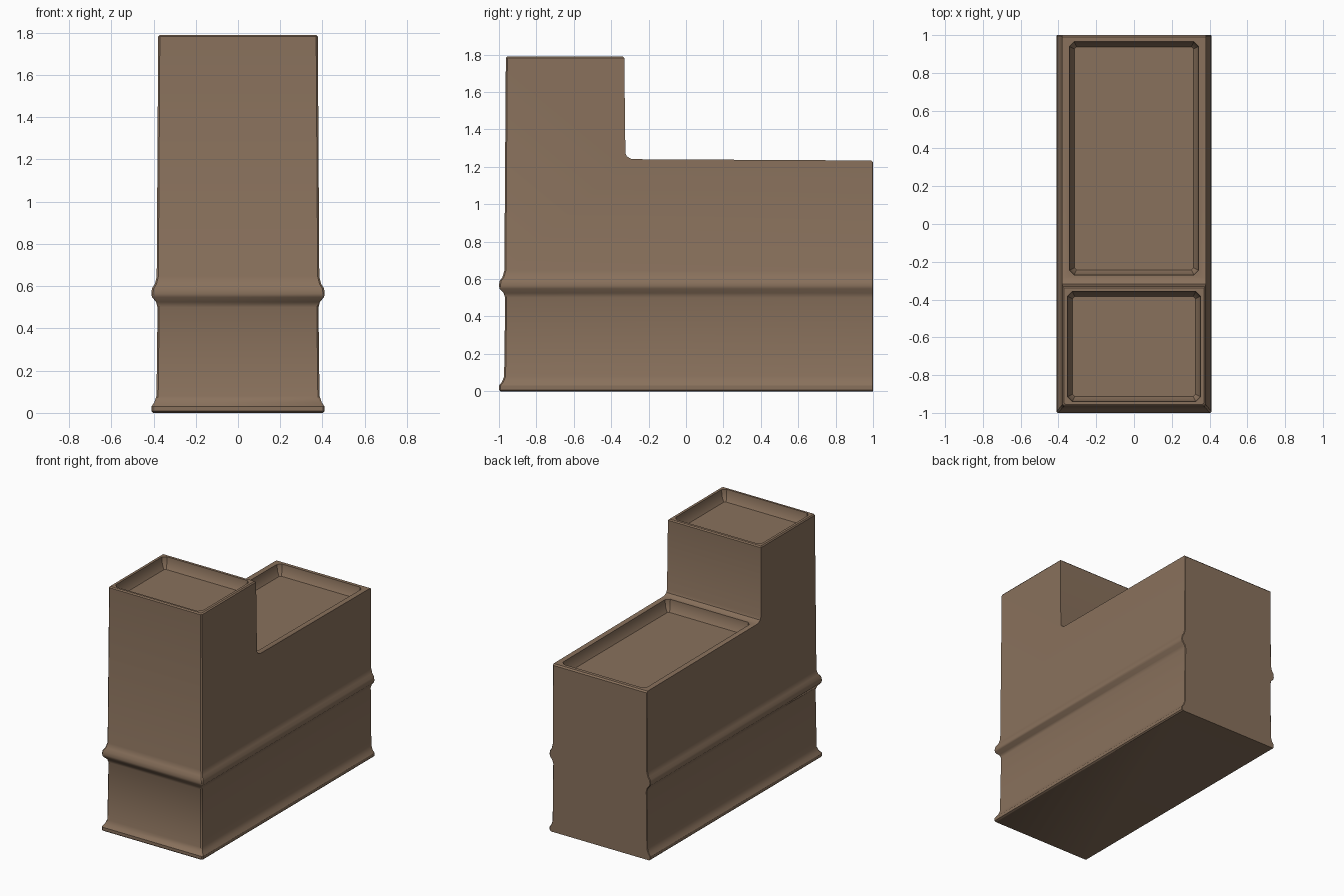
import bpy, bmesh

if "Cube" in bpy.data.objects:
    bpy.data.objects.remove(bpy.data.objects["Cube"])

wood = bpy.data.materials.new("brown_wood")
wood.diffuse_color = (0.25, 0.165, 0.107, 1)
wood.use_nodes = True
wood.node_tree.nodes["Principled BSDF"].inputs["Base Color"].default_value = wood.diffuse_color


def ring(x, y0, y1, z, front, back):
    """Rectangle at height z with chamfered front and back corners."""
    f, b = front, back
    return [(-x + f, y0, z), (x - f, y0, z), (x, y0 + f, z), (x, y1 - b, z),
            (x - b, y1, z), (-x + b, y1, z), (-x, y1 - b, z), (-x, y0 + f, z)]


def loft(name, rings):
    """Skin a stack of equal-length rings and cap both ends."""
    bm = bmesh.new()
    loops = [[bm.verts.new(p) for p in r] for r in rings]
    n = len(loops[0])
    for a, b in zip(loops, loops[1:]):
        for i in range(n):
            j = (i + 1) % n
            bm.faces.new((a[i], a[j], b[j], b[i]))
    bm.faces.new(loops[0][::-1])
    bm.faces.new(loops[-1])
    bmesh.ops.recalc_face_normals(bm, faces=bm.faces)
    mesh = bpy.data.meshes.new(name)
    bm.to_mesh(mesh)
    bm.free()
    obj = bpy.data.objects.new(name, mesh)
    bpy.context.collection.objects.link(obj)
    mesh.materials.append(wood)
    return obj


def cut(target, cutter):
    """Subtract the cutter and remove it."""
    bpy.context.view_layer.objects.active = target
    mod = target.modifiers.new("cut", 'BOOLEAN')
    mod.operation, mod.solver, mod.object = 'DIFFERENCE', 'EXACT', cutter
    cutter.hide_render = True
    bpy.ops.object.modifier_apply(modifier=mod.name)
    bpy.data.objects.remove(cutter)


# Body: moulded profile (half width, height) on front and sides, flat back
profile = [(0.402, 0), (0.41, 0.008), (0.41, 0.03), (0.396, 0.05), (0.386, 0.08),
           (0.381, 0.50), (0.388, 0.525), (0.407, 0.548), (0.411, 0.565),
           (0.407, 0.59), (0.394, 0.61), (0.385, 0.645), (0.378, 1.782), (0.371, 1.79)]
body = loft("plinth_body",
            [ring(w, -1 + max(0, 0.41 - w) * 1.15, 1, z, 0.008, 0.004) for w, z in profile])

# Step: everything behind the tall front block is cut down
step = [(-0.338, 1.9), (-0.338, 1.79), (-0.33, 1.782), (-0.324, 1.275), (-0.317, 1.256),
        (-0.29, 1.241), (0.99, 1.234), (1.0, 1.224), (1.1, 1.124), (1.1, 1.9)]
cut(body, loft("step_cutter", [[(x, y, z) for y, z in step] for x in (-0.6, 0.6)]))

# Sunken trays in both tops: steep wall, then a slope to the floor
for name, x, y0, y1, top in (("low_tray", 0.342, -0.27, 0.965, 1.238),
                             ("high_tray", 0.352, -0.94, -0.357, 1.79)):
    steps = [(0, 0.1), (0, -0.004), (0.008, -0.05), (0.027, -0.08)]
    cut(body, loft(name, [ring(x - d, y0 + d, y1 - d, top + h, 0.025 - d / 2, 0.025 - d / 2)
                          for d, h in steps]))

# Smooth the mouldings, keep the edges crisp
bpy.ops.object.select_all(action='DESELECT')
body.select_set(True)
bpy.context.view_layer.objects.active = body
bpy.ops.object.shade_smooth_by_angle(angle=0.6)
